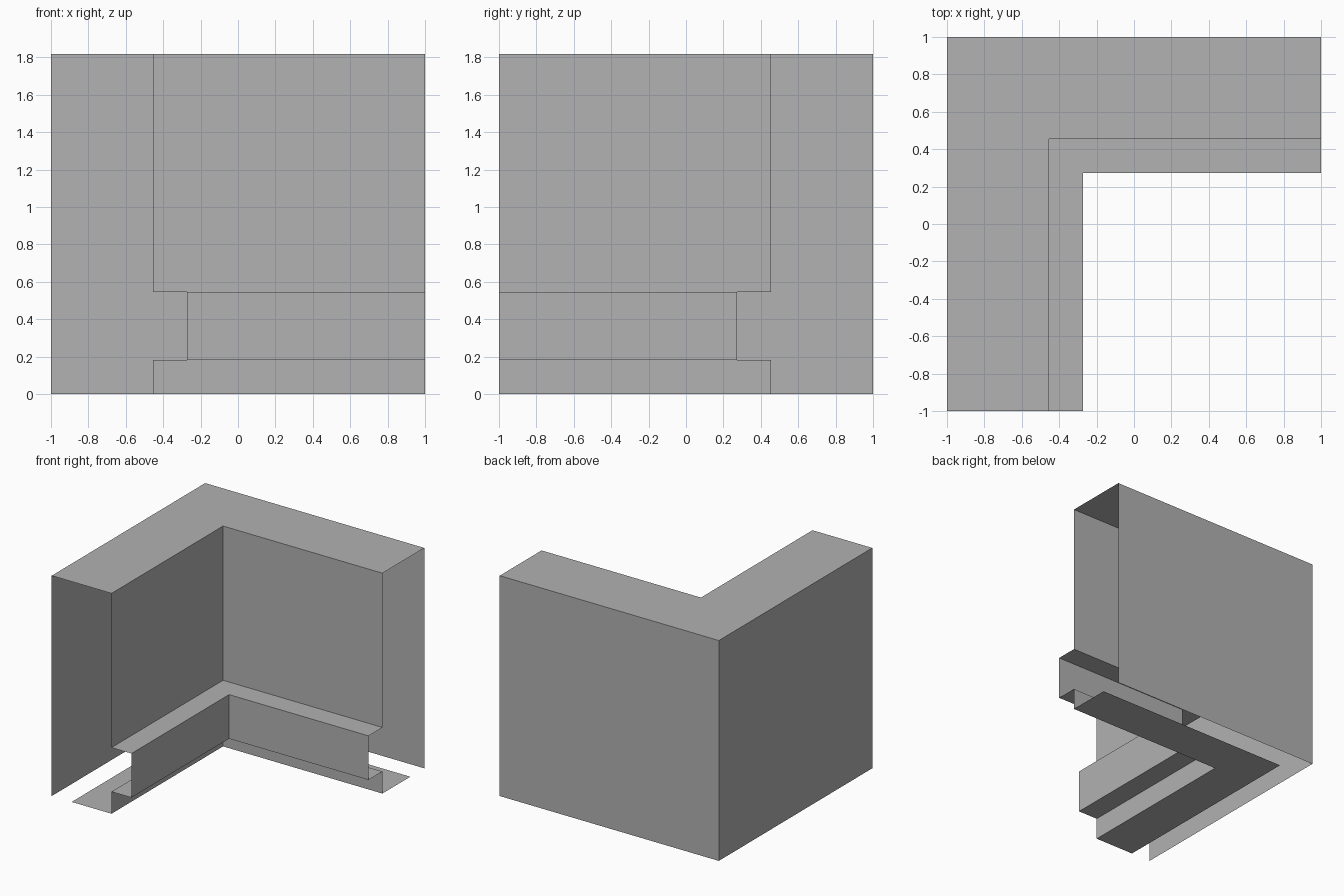
import bpy
import bmesh

cube = bpy.data.objects.get("Cube")
if cube:
    bpy.data.objects.remove(cube, do_unlink=True)

# Plain grey paint
grey = bpy.data.materials.new("plain_grey")
grey.use_nodes = True
colour = (0.445, 0.445, 0.445, 1)
grey.diffuse_color = colour
grey.node_tree.nodes["Principled BSDF"].inputs["Base Color"].default_value = colour

# Open wall section as (depth from outer face, height), in wall units
UNIT = 2 / 11
SECTION = [(0, 0), (0, 10), (3, 10), (3, 3), (4, 3), (4, 1), (3, 1), (3, 0), (1, 0)]


def mitred_path(depth):
    """L-shaped path, offset inwards from the outer corner."""
    d = depth * UNIT
    return [(-1 + d, -1), (-1 + d, 1 - d), (1, 1 - d)]


# Sweep the section round the inside corner, leaving both ends open
bm = bmesh.new()
rows = [[bm.verts.new((x, y, height * UNIT)) for x, y in mitred_path(depth)]
        for depth, height in SECTION]
for low, high in zip(rows, rows[1:]):
    for k in range(len(low) - 1):
        bm.faces.new((low[k], high[k], high[k + 1], low[k + 1]))
bm.normal_update()

mesh = bpy.data.meshes.new("corner_wall")
bm.to_mesh(mesh)
bm.free()
mesh.materials.append(grey)
wall = bpy.data.objects.new("corner_wall", mesh)
bpy.context.collection.objects.link(wall)
